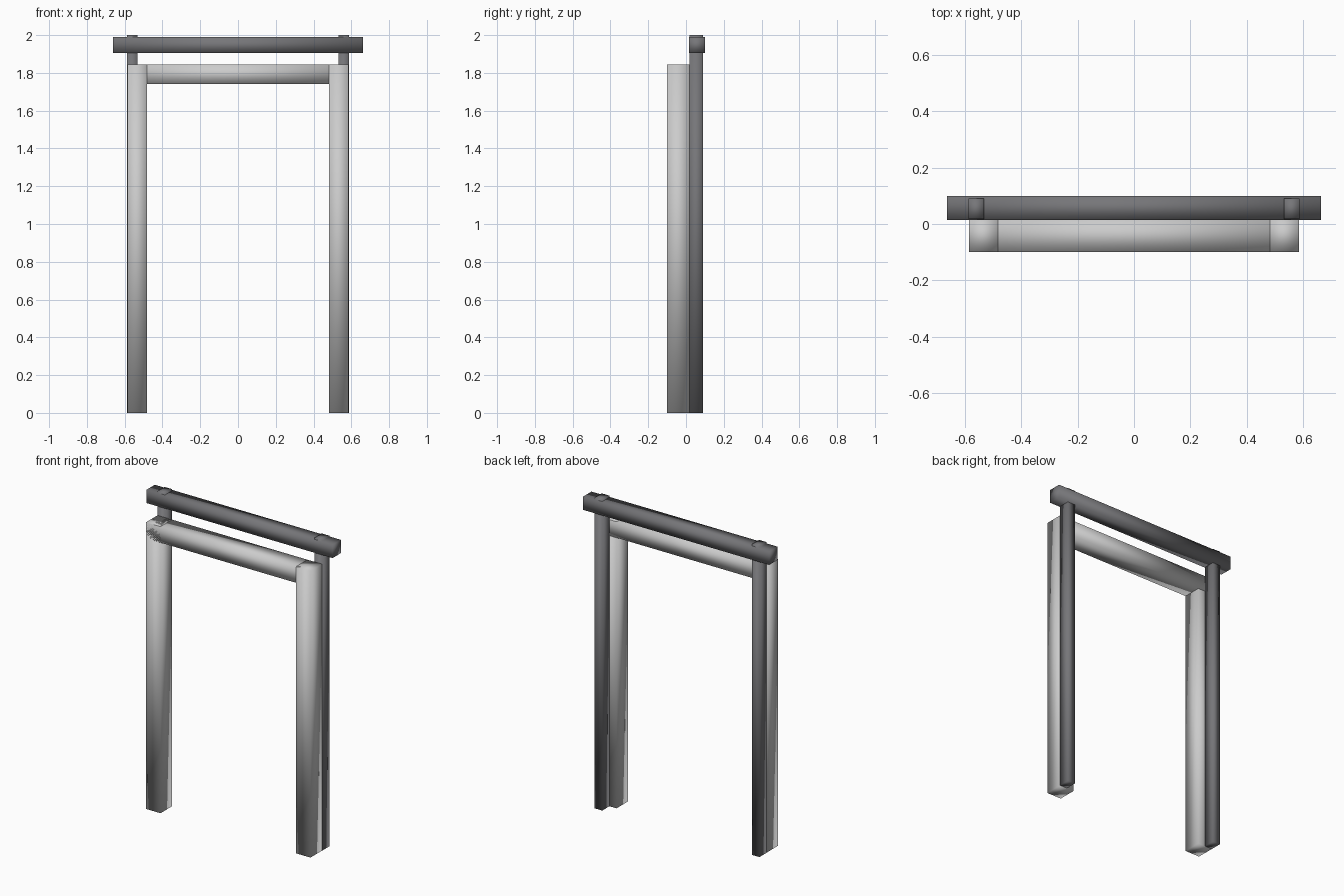
import bpy
import bmesh
from mathutils import Vector

if "Cube" in bpy.data.objects:
    bpy.data.objects.remove(bpy.data.objects["Cube"])

dark = bpy.data.materials.new("dark_grey")
dark.diffuse_color = (0.18, 0.18, 0.19, 1)
dark.use_nodes = True
dark.node_tree.nodes["Principled BSDF"].inputs["Base Color"].default_value = dark.diffuse_color


def box(name, lo, hi, material=None):
    """Smooth-shaded box spanning the corners lo and hi."""
    lo, hi = Vector(lo), Vector(hi)
    bm = bmesh.new()
    bmesh.ops.create_cube(bm, size=1)
    bmesh.ops.scale(bm, vec=hi - lo, verts=bm.verts)
    bmesh.ops.translate(bm, vec=(lo + hi) / 2, verts=bm.verts)
    for face in bm.faces:
        face.smooth = True
    mesh = bpy.data.meshes.new(name)
    bm.to_mesh(mesh)
    bm.free()
    if material:
        mesh.materials.append(material)
    obj = bpy.data.objects.new(name, mesh)
    bpy.context.collection.objects.link(obj)
    return obj


def mirrored_box(name, lo, hi, material=None):
    """Box plus its mirror image across x = 0."""
    obj = box(name, lo, hi, material)
    mod = obj.modifiers.new("mirror", 'MIRROR')
    mod.use_axis[0] = True
    return obj


# Light front frame: two jambs and a lintel lapping over them
mirrored_box("front_jambs", (0.482, -0.10, 0), (0.586, 0.018, 1.845))
box("front_lintel", (-0.586, -0.10, 1.742), (0.586, 0.018, 1.845))

# Dark rear posts, their tips just poking through the top beam
mirrored_box("rear_posts", (0.533, 0.018, 0), (0.587, 0.091, 2.0), dark)
box("top_beam", (-0.663, 0.015, 1.905), (0.663, 0.10, 1.99), dark)
